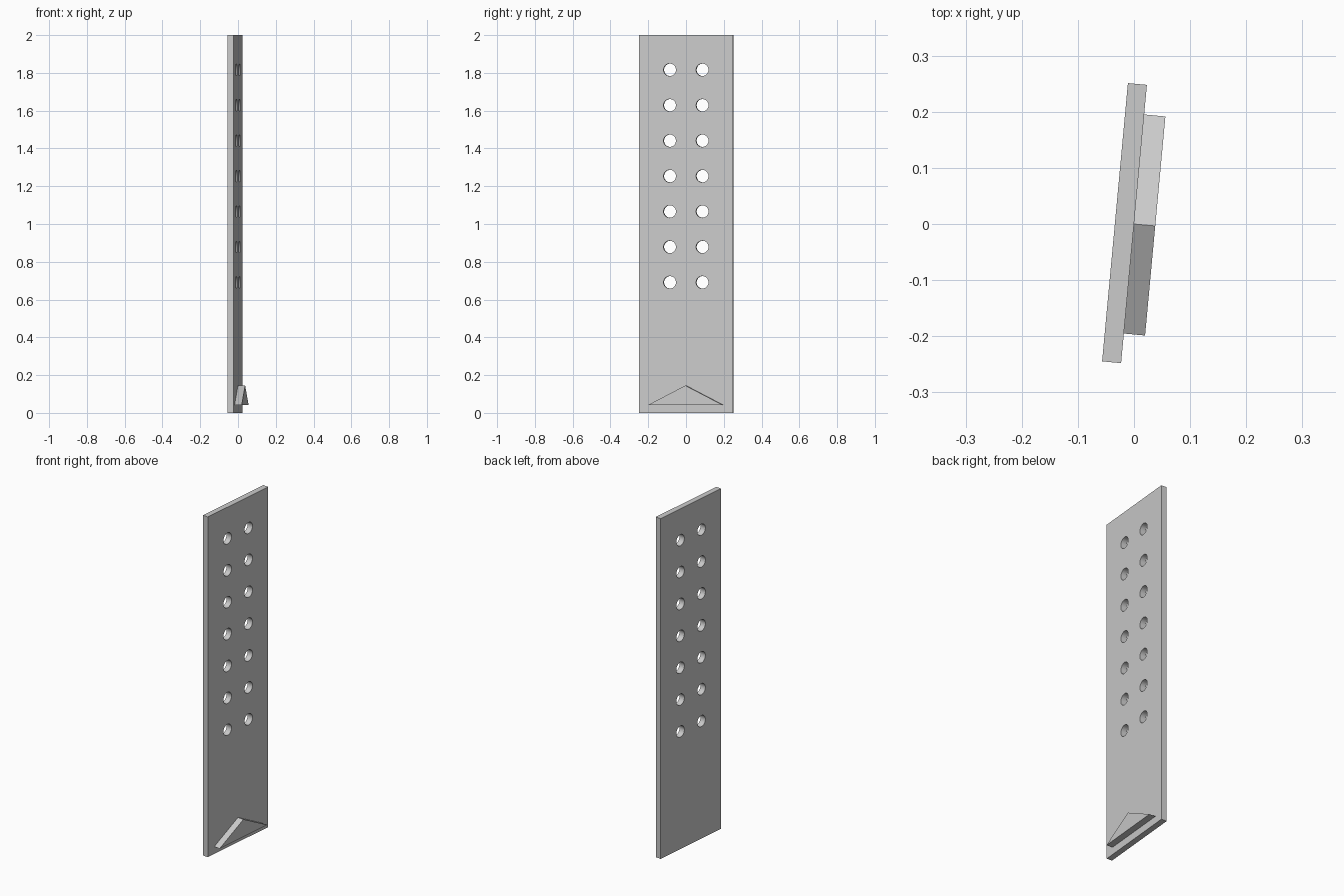
import bpy, bmesh
from math import radians
from mathutils import Matrix

cube = bpy.data.objects.get("Cube")
if cube:
    bpy.data.objects.remove(cube, do_unlink=True)

TURN = radians(-5.3)      # the whole board is turned slightly about z
THICK, WIDTH, HEIGHT = 0.034, 0.498, 2.0

grey = bpy.data.materials.new("light grey")
grey.use_nodes = True
colour = (0.6, 0.6, 0.6, 1)
grey.diffuse_color = colour
grey.node_tree.nodes["Principled BSDF"].inputs["Base Color"].default_value = colour


def make_object(name, bm):
    bmesh.ops.recalc_face_normals(bm, faces=bm.faces)
    mesh = bpy.data.meshes.new(name)
    bm.to_mesh(mesh)
    bm.free()
    mesh.materials.append(grey)
    obj = bpy.data.objects.new(name, mesh)
    obj.rotation_euler.z = TURN
    bpy.context.collection.objects.link(obj)
    return obj


def extrude_profile(name, profile, x0, x1):
    """Extrude a (y, z) outline along x."""
    bm = bmesh.new()
    face = bm.faces.new([bm.verts.new((x0, y, z)) for y, z in profile])
    out = bmesh.ops.extrude_face_region(bm, geom=[face])["geom"]
    verts = [v for v in out if isinstance(v, bmesh.types.BMVert)]
    bmesh.ops.translate(bm, verts=verts, vec=(x1 - x0, 0, 0))
    return make_object(name, bm)


# Upright board, its outer face on local x = 0
half = WIDTH / 2
board = extrude_profile(
    "board", [(-half, 0), (half, 0), (half, HEIGHT), (-half, HEIGHT)], -THICK, 0)

# Two columns of round holes
bm = bmesh.new()
for row in range(7):
    for side in (-1, 1):
        place = Matrix.Translation((-THICK / 2, side * 0.0865, 0.691 + row * 0.1875))
        bmesh.ops.create_cone(
            bm, cap_ends=True, segments=32, radius1=0.033, radius2=0.033,
            depth=THICK * 3, matrix=place @ Matrix.Rotation(radians(90), 4, "Y"))
cutter = make_object("hole_cutter", bm)
cutter.hide_render = True

cut = board.modifiers.new("holes", "BOOLEAN")
cut.operation = "DIFFERENCE"
cut.solver = "EXACT"
cut.object = cutter
bpy.context.view_layer.objects.active = board
bpy.ops.object.modifier_apply(modifier=cut.name)
bpy.data.objects.remove(cutter, do_unlink=True)

# Smooth hole walls, sharp rims
bpy.ops.object.select_all(action="DESELECT")
board.select_set(True)
bpy.ops.object.shade_smooth_by_angle(angle=radians(30))

# Triangular foot block near the bottom
extrude_profile("foot_wedge", [(-0.196, 0.043), (0.196, 0.043), (0, 0.145)], 0, 0.038)
